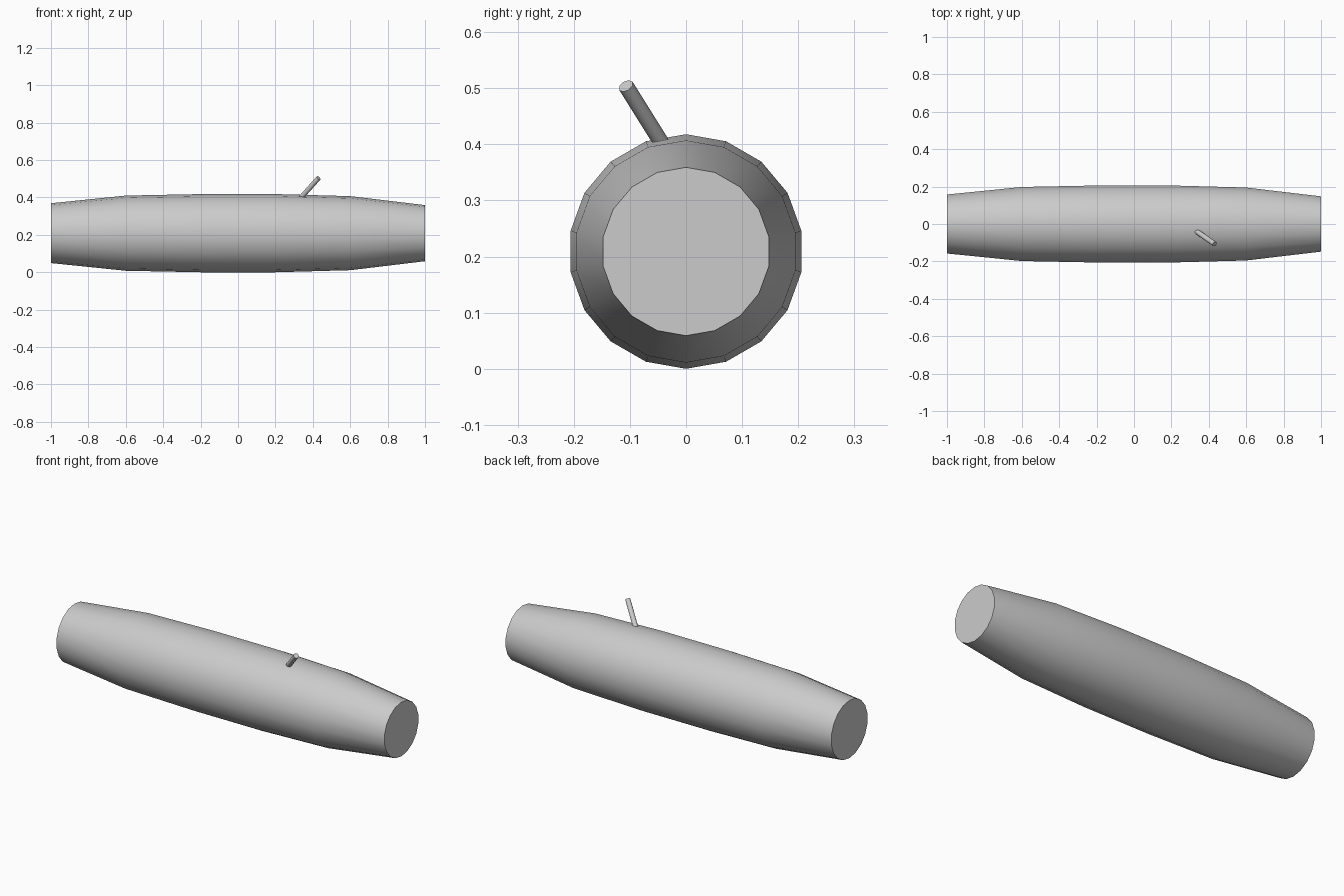
import bpy, bmesh
from math import sin, cos, pi
from mathutils import Vector

if "Cube" in bpy.data.objects:
    bpy.data.objects.remove(bpy.data.objects["Cube"])


def lathe(name, start, axis, rings, sides, up):
    """Capped solid of rings (distance, radius) along an axis, first vertex towards up."""
    start, w = Vector(start), Vector(axis).normalized()
    v = w.cross(Vector(up)).normalized()
    u = v.cross(w)
    bm = bmesh.new()
    loops = []
    for d, r in rings:
        loops.append([bm.verts.new(start + w * d + (u * cos(2 * pi * i / sides)
                      + v * sin(2 * pi * i / sides)) * r) for i in range(sides)])
    for a, b in zip(loops, loops[1:]):
        for i in range(sides):
            j = (i + 1) % sides
            bm.faces.new((a[i], a[j], b[j], b[i]))
    bm.faces.new(loops[0][::-1])
    bm.faces.new(loops[-1])
    bmesh.ops.recalc_face_normals(bm, faces=bm.faces)
    mesh = bpy.data.meshes.new(name)
    bm.to_mesh(mesh)
    bm.free()
    obj = bpy.data.objects.new(name, mesh)
    bpy.context.collection.objects.link(obj)
    bpy.ops.object.select_all(action='DESELECT')
    obj.select_set(True)
    bpy.context.view_layer.objects.active = obj
    bpy.ops.object.shade_smooth_by_angle(angle=pi * 50 / 180)
    return obj


# Log: tapered at both ends, slightly thicker at the left end
R = 0.209
lathe("log", (-1, 0, R), (1, 0, 0),
      [(0, 0.16), (0.4, 0.201), (0.8, R), (1.2, R), (1.6, 0.198), (2, 0.15)],
      18, (0, 0, 1))

# Twig: short broken branch leaning right and forward
tip = Vector((0.431, -0.107, 0.504))
lean = Vector((0.086, -0.06, 0.096)).normalized()
lathe("twig", tip - lean * 0.16, lean, [(0, 0.014), (0.16, 0.014)], 8, (0, 0, 1))
